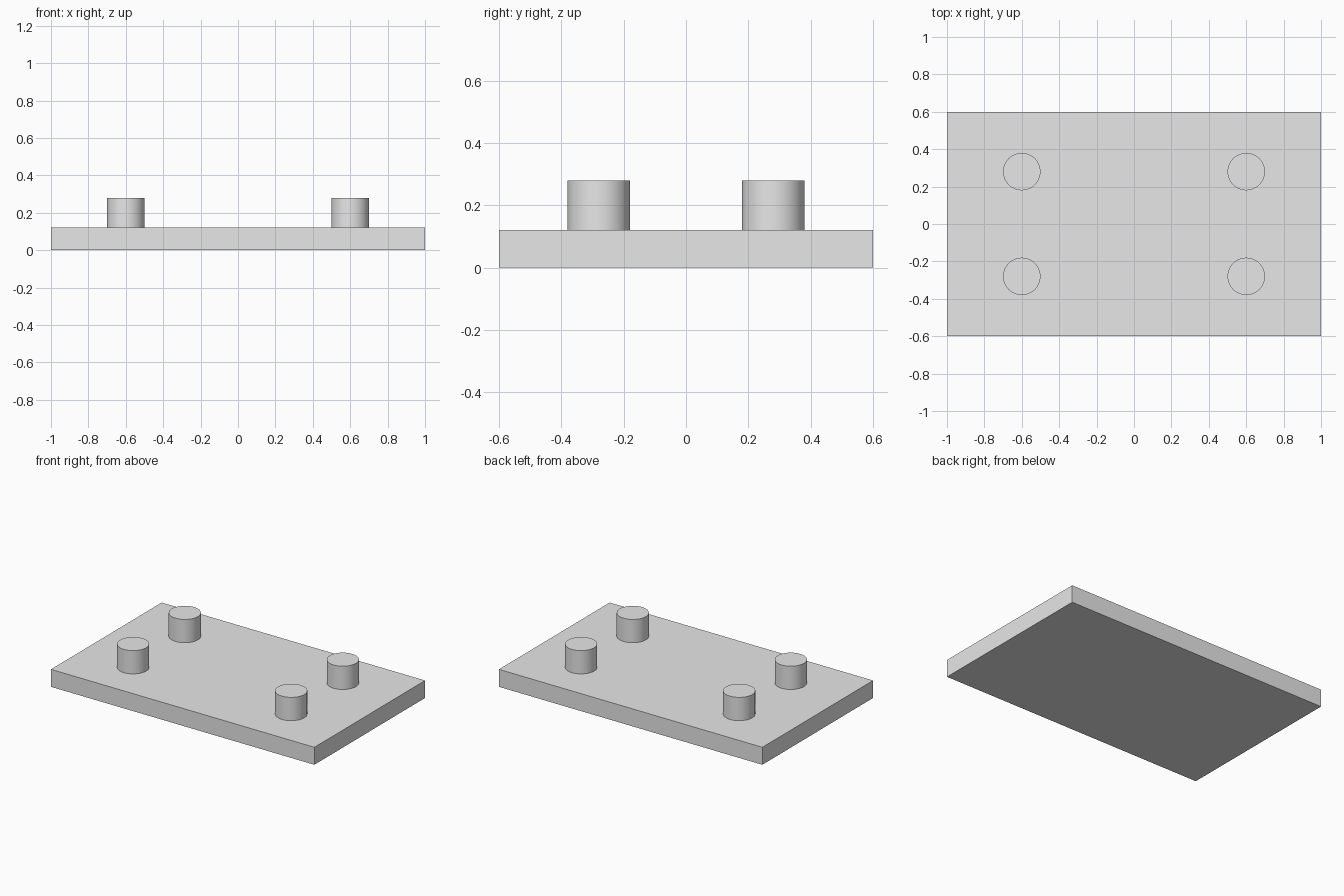
import bpy
from math import radians

# Remove the default cube
cube = bpy.data.objects.get("Cube")
if cube:
    bpy.data.objects.remove(cube, do_unlink=True)

# Single grey material
grey = bpy.data.materials.new("light_grey")
grey.use_nodes = True
grey.diffuse_color = (0.8, 0.8, 0.8, 1)
grey.node_tree.nodes["Principled BSDF"].inputs["Base Color"].default_value = (0.8, 0.8, 0.8, 1)

PLATE = (2.0, 1.2, 0.12)
PEG_RADIUS, PEG_TOP = 0.1, 0.28


def finish(name):
    obj = bpy.context.object
    obj.name = name
    obj.data.materials.append(grey)
    return obj


# Base plate
bpy.ops.mesh.primitive_cube_add(size=1, location=(0, 0, PLATE[2] / 2))
plate = finish("base_plate")
plate.scale = PLATE
bpy.ops.object.transform_apply(location=False, rotation=False, scale=True)

# Four round pegs standing on the plate
for side, x in (("left", 0.6), ("right", -0.6)):
    for end, y in (("front", -0.28), ("back", 0.28)):
        bpy.ops.mesh.primitive_cylinder_add(
            vertices=48, radius=PEG_RADIUS, depth=PEG_TOP - PLATE[2],
            location=(x, y, (PEG_TOP + PLATE[2]) / 2))
        finish(f"peg_{end}_{side}")
        bpy.ops.object.shade_smooth_by_angle(angle=radians(30))
